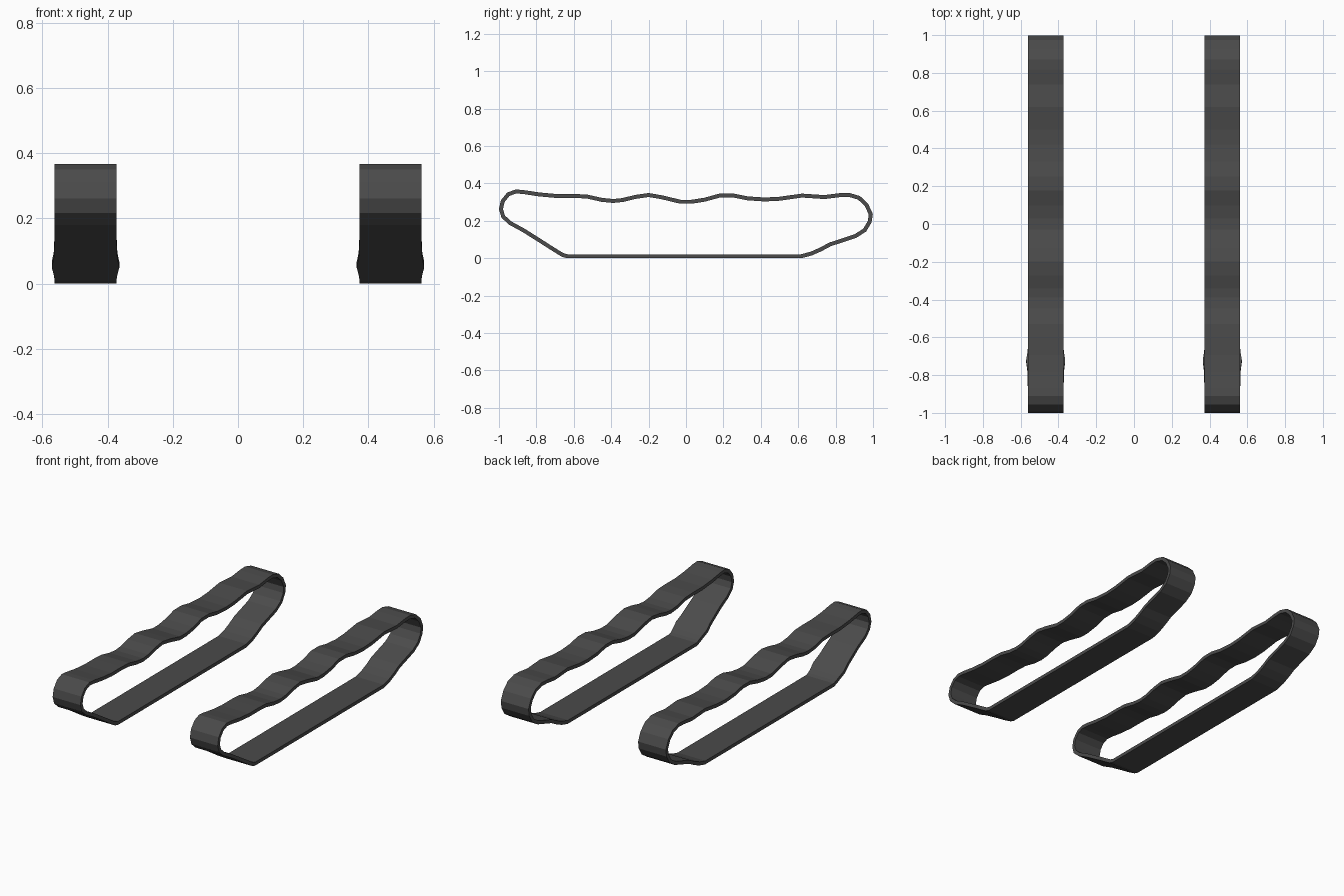
import bpy, bmesh
from mathutils import Vector

# Centre line of the belt loop (y, z), counter-clockwise seen from the right
PATH = [(-0.635, 0.0105), (0.615, 0.0105), (0.67, 0.025), (0.72, 0.047), (0.77, 0.074),
        (0.905, 0.118), (0.955, 0.15), (0.982, 0.195), (0.988, 0.235), (0.965, 0.285),
        (0.925, 0.323), (0.87, 0.339), (0.82, 0.337), (0.74, 0.327), (0.62, 0.335),
        (0.5, 0.318), (0.42, 0.314), (0.33, 0.32), (0.25, 0.336), (0.18, 0.335),
        (0.1, 0.313), (0.03, 0.302), (-0.03, 0.302), (-0.13, 0.326), (-0.2, 0.338),
        (-0.27, 0.328), (-0.34, 0.311), (-0.39, 0.306), (-0.45, 0.312), (-0.53, 0.33),
        (-0.6, 0.333), (-0.695, 0.333), (-0.785, 0.341), (-0.87, 0.354), (-0.91, 0.357),
        (-0.95, 0.342), (-0.98, 0.305), (-0.9895, 0.262), (-0.977, 0.222), (-0.94, 0.188),
        (-0.87, 0.15), (-0.77, 0.087), (-0.725, 0.058), (-0.69, 0.036), (-0.66, 0.018)]
# Small sideways flare of the belt edges where it meets the ground run
FLARE = {-0.77: 0.003, -0.725: 0.009, -0.69: 0.003}
HALF_T, CX, HALF_W = 0.0105, 0.4675, 0.0945

rubber = bpy.data.materials.new("dark_rubber")
rubber.diffuse_color = (0.07, 0.07, 0.07, 1)


def make_track(name, cx):
    bm = bmesh.new()
    pts = [Vector(p) for p in PATH]
    n = len(pts)
    rings = []
    for i, p in enumerate(pts):
        # Mitred outward normal
        a = (p - pts[i - 1]).normalized()
        b = (pts[(i + 1) % n] - p).normalized()
        na, nb = Vector((a.y, -a.x)), Vector((b.y, -b.x))
        m = (na + nb).normalized()
        off = m * (HALF_T / m.dot(na))
        w = HALF_W + FLARE.get(PATH[i][0], 0)
        o, q = p + off, p - off
        rings.append([bm.verts.new(v) for v in (
            (cx - w, o.x, o.y), (cx + w, o.x, o.y),
            (cx + w, q.x, q.y), (cx - w, q.x, q.y))])
    for i in range(n):
        r, s = rings[i], rings[(i + 1) % n]
        for k in range(4):
            j = (k + 1) % 4
            bm.faces.new((r[k], r[j], s[j], s[k]))
    bmesh.ops.recalc_face_normals(bm, faces=bm.faces[:])
    mesh = bpy.data.meshes.new(name)
    bm.to_mesh(mesh)
    bm.free()
    mesh.materials.append(rubber)
    bpy.context.collection.objects.link(bpy.data.objects.new(name, mesh))


# Left and right track belts
make_track("left_track_belt", -CX)
make_track("right_track_belt", CX)
